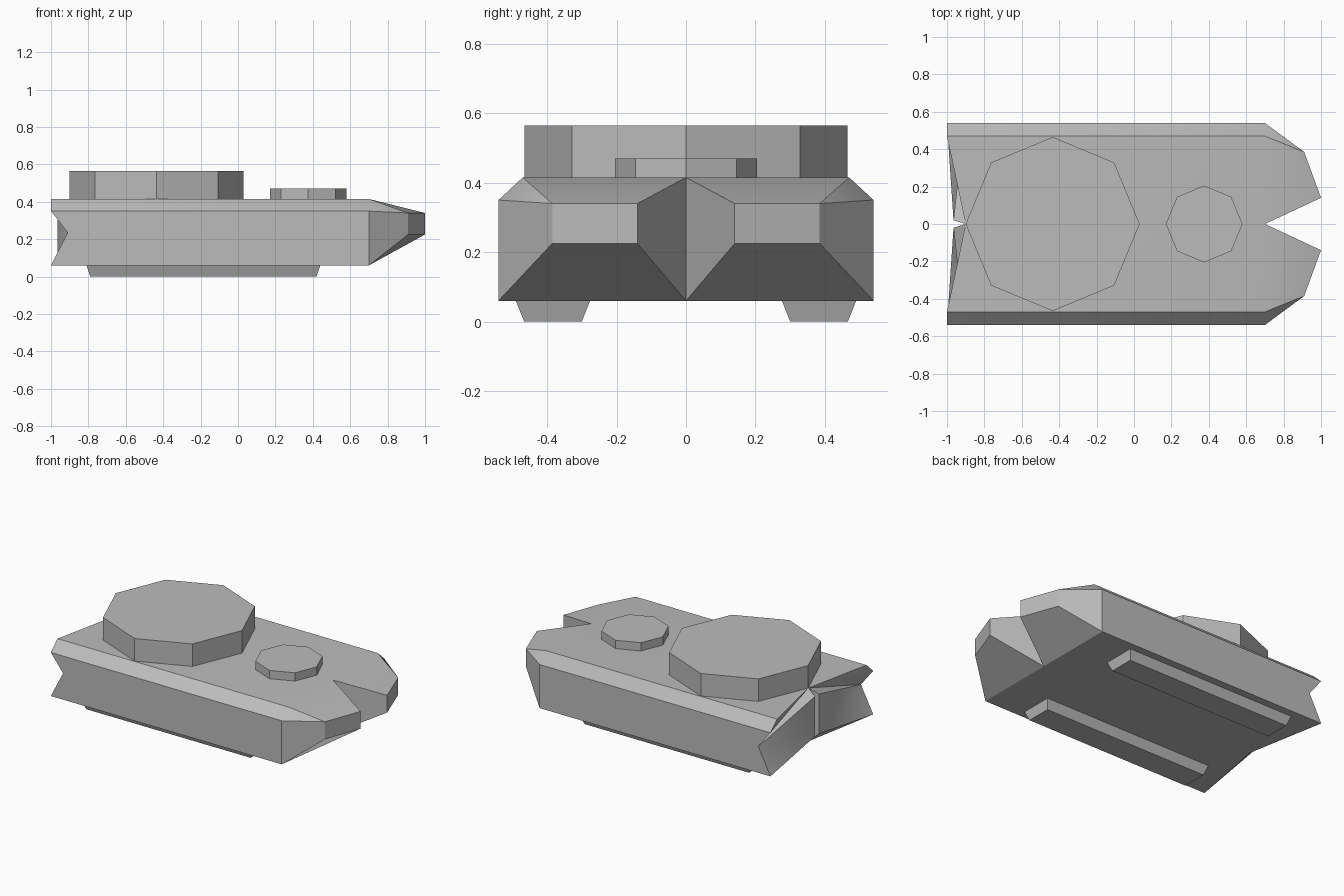
import bpy, bmesh, math
from mathutils import Matrix, Vector

cube = bpy.data.objects.get("Cube")
if cube:
    bpy.data.objects.remove(cube, do_unlink=True)

# One plain grey for everything
grey = bpy.data.materials.new("hull_grey")
grey.use_nodes = True
tone = (0.5, 0.5, 0.5, 1)
grey.diffuse_color = tone
grey.node_tree.nodes["Principled BSDF"].inputs["Base Color"].default_value = tone


def finish(name, bm, smooth=None):
    bmesh.ops.recalc_face_normals(bm, faces=bm.faces[:])
    mesh = bpy.data.meshes.new(name)
    bm.to_mesh(mesh)
    bm.free()
    mesh.materials.append(grey)
    obj = bpy.data.objects.new(name, mesh)
    bpy.context.collection.objects.link(obj)
    if smooth:
        bpy.ops.object.select_all(action='DESELECT')
        obj.select_set(True)
        bpy.context.view_layer.objects.active = obj
        bpy.ops.object.shade_smooth_by_angle(angle=math.radians(smooth))
    return obj


# Hull heights and widths
base, deck, shoulder, waist = 0.06, 0.415, 0.35, 0.235
wide, deck_wide = 0.54, 0.47
rear, front = -1.0, 0.70

# Corners of the left half of the hull, by name
pts = {
    # rear centre, with a narrow slit between the two halves
    "rc_top": (-0.90, 0, deck), "rc_low": (-0.90, 0, base),
    "slit_top": (-0.965, 0.02, 0.385), "slit_low": (-0.965, 0.02, 0.12),
    # rear corner, notched at the waist
    "r_deck": (rear, deck_wide, deck), "r_sh": (rear, wide, shoulder),
    "r_notch": (-0.91, wide, waist), "r_low": (rear, wide, base),
    # where the nose begins
    "fc_top": (front, 0, deck), "fc_low": (front, 0, base),
    "f_deck": (front, deck_wide, deck), "f_sh": (front, wide, shoulder),
    "f_low": (front, wide, base),
    # prong tip
    "tip_out_top": (0.91, 0.385, 0.34), "tip_out_low": (0.91, 0.385, 0.225),
    "tip_in_top": (1.0, 0.14, 0.34), "tip_in_low": (1.0, 0.14, 0.225),
}
faces = [
    "rc_top fc_top f_deck r_deck",
    "r_deck f_deck f_sh r_sh",
    "r_sh f_sh f_low r_low r_notch",
    "r_low f_low fc_low rc_low",
    # nose prong
    "fc_top f_deck tip_out_top tip_in_top",
    "f_deck f_sh tip_out_top",
    "f_sh f_low tip_out_low tip_out_top",
    "tip_out_top tip_out_low tip_in_low tip_in_top",
    "tip_in_top tip_in_low fc_low fc_top",
    "f_low fc_low tip_in_low tip_out_low",
    # rear
    "rc_top r_deck r_sh",
    "rc_top r_sh r_notch",
    "rc_top r_notch slit_top",
    "slit_top r_notch slit_low",
    "slit_low r_notch r_low",
    "slit_low r_low rc_low",
    "rc_top slit_top slit_low rc_low",
]
bm = bmesh.new()
for side in (1, -1):
    verts = {k: bm.verts.new((x, y * side, z)) for k, (x, y, z) in pts.items()}
    for names in faces:
        bm.faces.new([verts[n] for n in names.split()])
bmesh.ops.remove_doubles(bm, verts=bm.verts[:], dist=0.001)
finish("hull", bm, 32)


# Octagonal turret and hatch
def octagon(name, x, radius, bottom, top):
    bm = bmesh.new()
    bmesh.ops.create_cone(bm, cap_ends=True, segments=8, radius1=radius,
                          radius2=radius, depth=top - bottom,
                          matrix=Matrix.Translation((x, 0, (top + bottom) / 2)))
    finish(name, bm)


octagon("turret", -0.435, 0.465, 0.41, 0.565)
octagon("hatch", 0.375, 0.205, 0.41, 0.47)

# Tapered runners under the hull
for name, side in (("left_runner", 1), ("right_runner", -1)):
    bm = bmesh.new()
    bmesh.ops.create_cube(bm, size=2)
    for v in bm.verts:
        upper = v.co.z > 0
        half_x, half_y = (0.625, 0.107) if upper else (0.605, 0.083)
        v.co = Vector((-0.185 + v.co.x * half_x,
                       side * 0.383 + v.co.y * half_y,
                       base if upper else 0))
    finish(name, bm)
